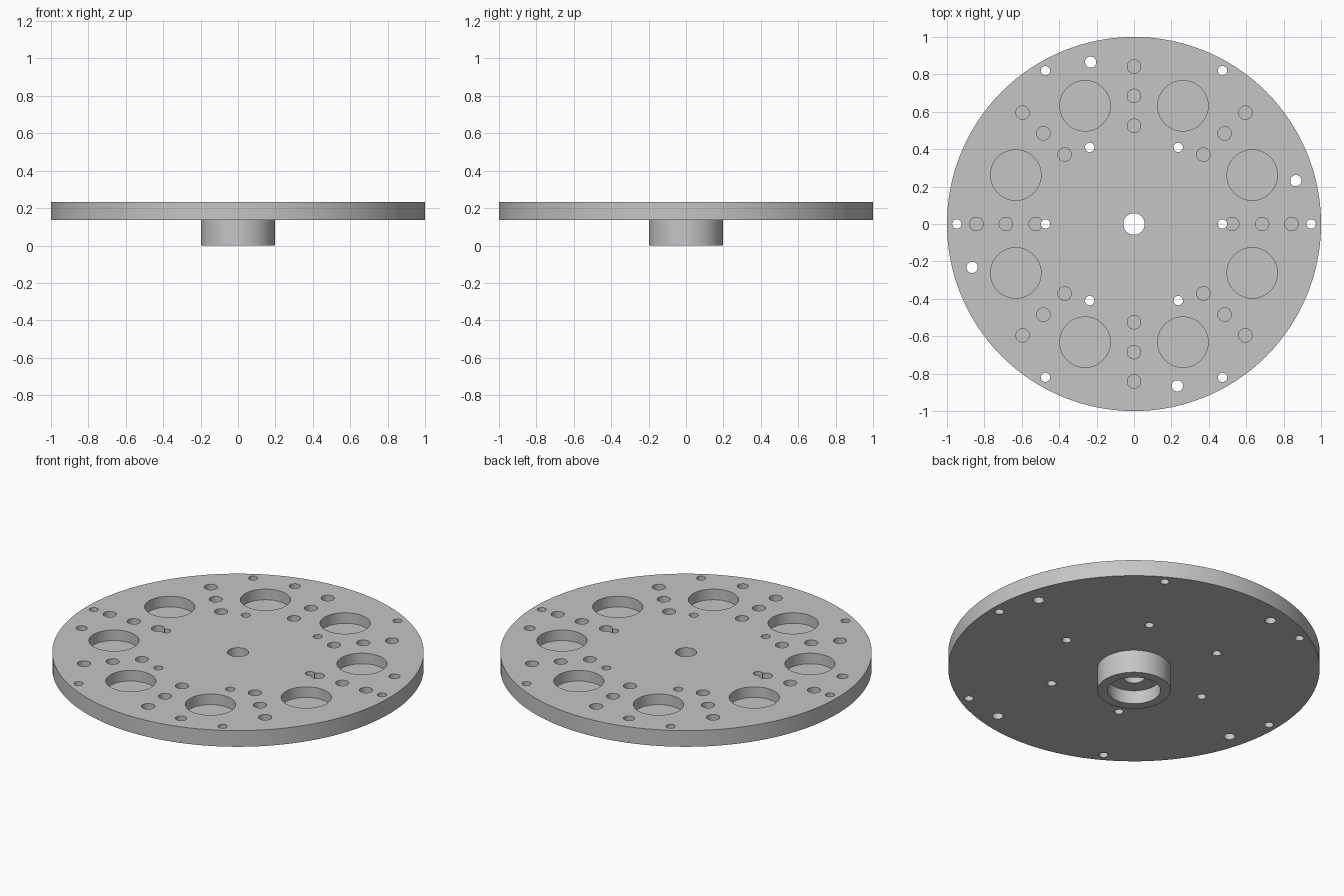
import bpy, bmesh
from math import cos, sin, pi, radians
from mathutils import Matrix, Vector

cube = bpy.data.objects.get("Cube")
if cube:
    bpy.data.objects.remove(cube, do_unlink=True)

TOP, UNDERSIDE = 0.233, 0.137
POCKET_FLOOR = 0.17

grey = bpy.data.materials.new("plain grey")
grey.use_nodes = True
colour = (0.56, 0.56, 0.56, 1)
grey.diffuse_color = colour
grey.node_tree.nodes["Principled BSDF"].inputs["Base Color"].default_value = colour


def make_object(name, bm):
    bmesh.ops.recalc_face_normals(bm, faces=bm.faces)
    mesh = bpy.data.meshes.new(name)
    bm.to_mesh(mesh)
    bm.free()
    mesh.materials.append(grey)
    obj = bpy.data.objects.new(name, mesh)
    bpy.context.collection.objects.link(obj)
    return obj


def lathe(name, profile, steps):
    bm = bmesh.new()
    verts = [bm.verts.new((r, 0, z)) for r, z in profile]
    edges = [bm.edges.new((a, b)) for a, b in zip(verts, verts[1:] + verts[:1])]
    bmesh.ops.spin(bm, geom=verts + edges, axis=(0, 0, 1), cent=(0, 0, 0),
                   angle=2 * pi, steps=steps, use_merge=True)
    bmesh.ops.remove_doubles(bm, verts=bm.verts, dist=0.0001)
    return make_object(name, bm)


def hole_ring(bm, count, ring, radius, bottom, start=0, sides=32):
    """Evenly spaced upright cylinders around the centre."""
    height = TOP + 0.1 - bottom
    for i in range(count):
        a = radians(start) + 2 * pi * i / count
        place = Vector((ring * cos(a), ring * sin(a), bottom + height / 2))
        bmesh.ops.create_cone(bm, cap_ends=True, segments=sides, radius1=radius,
                              radius2=radius, depth=height,
                              matrix=Matrix.Translation(place))


def cut(body, name, bm):
    cutter = make_object(name, bm)
    cutter.hide_render = True
    mod = body.modifiers.new(name, 'BOOLEAN')
    mod.operation = 'DIFFERENCE'
    mod.solver = 'EXACT'
    mod.object = cutter
    bpy.ops.object.modifier_apply(modifier=name)
    bpy.data.objects.remove(cutter, do_unlink=True)


# Disc, hub, centre hole and the wider bore in the hub, as one solid
disc = lathe("disc_with_hub", [
    (0.057, TOP), (1, TOP), (1, UNDERSIDE), (0.197, UNDERSIDE),
    (0.197, 0), (0.142, 0), (0.142, 0.08), (0.057, 0.08)], 128)
bpy.ops.object.select_all(action='DESELECT')
bpy.context.view_layer.objects.active = disc
disc.select_set(True)

# Blind pockets in the top: eight large, and eight rows of three small
pockets = bmesh.new()
hole_ring(pockets, 8, 0.684, 0.135, POCKET_FLOOR, 22.5, 64)
for ring in (0.525, 0.685, 0.842):
    hole_ring(pockets, 8, ring, 0.036, POCKET_FLOOR)
cut(disc, "pocket_cutter", pockets)

# Holes that go right through
through = bmesh.new()
for ring in (0.473, 0.947):
    hole_ring(through, 6, ring, 0.025, 0.05)
hole_ring(through, 4, 0.896, 0.03, 0.05, 15)
cut(disc, "through_hole_cutter", through)

bpy.ops.object.shade_smooth_by_angle(angle=radians(30))
